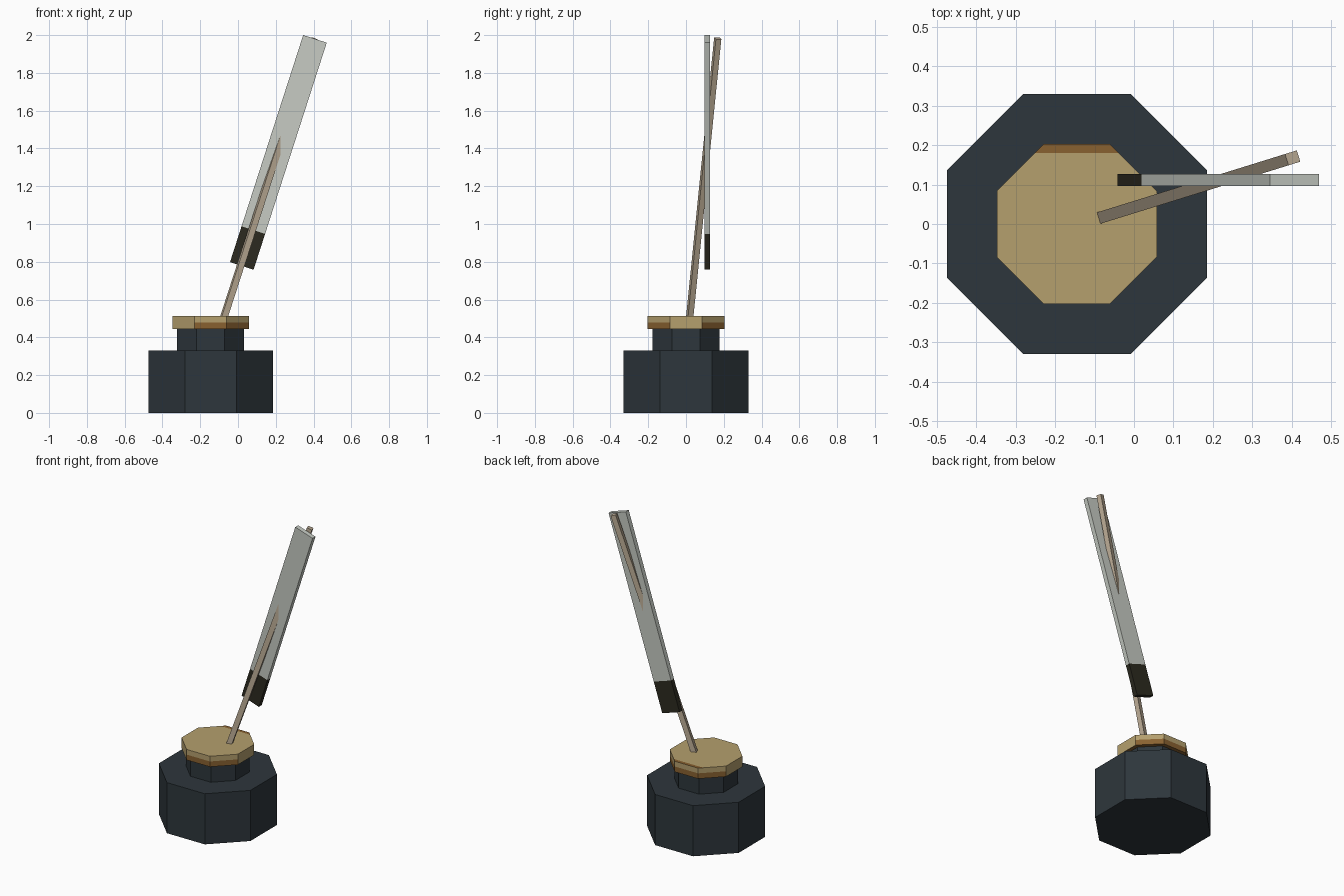
import bpy, bmesh, math
from mathutils import Vector, Matrix

old = bpy.data.objects.get("Cube")
if old:
    bpy.data.objects.remove(old, do_unlink=True)


def material(name, rgb):
    m = bpy.data.materials.new(name)
    m.use_nodes = True
    m.diffuse_color = (*rgb, 1)
    bsdf = m.node_tree.nodes["Principled BSDF"]
    bsdf.inputs["Base Color"].default_value = (*rgb, 1)
    bsdf.inputs["Roughness"].default_value = 0.8
    return m


ink = material("dark slate", (0.027, 0.037, 0.045))
cork = material("cork tan", (0.46, 0.35, 0.155))
stain = material("cork brown", (0.25, 0.12, 0.03))
feather = material("pale grey", (0.57, 0.60, 0.55))
feather_dark = material("near black olive", (0.025, 0.023, 0.014))
shaft = material("shaft beige", (0.50, 0.41, 0.30))

JAR_X = -0.145


def add_object(name, bm, *mats):
    mesh = bpy.data.meshes.new(name)
    bm.to_mesh(mesh)
    bm.free()
    for m in mats:
        mesh.materials.append(m)
    obj = bpy.data.objects.new(name, mesh)
    bpy.context.collection.objects.link(obj)
    return obj


def octagon(apothem, z0, z1):
    """Upright octagonal block with flat sides facing the axes."""
    bm = bmesh.new()
    r = apothem / math.cos(math.pi / 8)
    place = (Matrix.Translation((JAR_X, 0, (z0 + z1) / 2))
             @ Matrix.Rotation(math.pi / 8, 4, 'Z'))
    bmesh.ops.create_cone(bm, cap_ends=True, segments=8, radius1=r, radius2=r,
                          depth=z1 - z0, matrix=place)
    return bm


def cut(bm, point, normal):
    bmesh.ops.bisect_plane(bm, geom=bm.verts[:] + bm.edges[:] + bm.faces[:],
                           plane_co=point, plane_no=normal)


def beam(name, start, end, width, depth, mat):
    """Box running from start to end, its depth side kept horizontal."""
    axis = (end - start).normalized()
    flat = Vector((0, 0, 1)).cross(axis).normalized()
    side = flat.cross(axis)
    basis = Matrix((side * width, flat * depth, end - start)).transposed().to_4x4()
    bm = bmesh.new()
    bmesh.ops.create_cube(bm, size=1,
                          matrix=Matrix.Translation((start + end) / 2) @ basis)
    bmesh.ops.recalc_face_normals(bm, faces=bm.faces[:])
    return add_object(name, bm, mat)


# Jar
add_object("jar_body", octagon(0.33, 0, 0.33), ink)
add_object("jar_neck", octagon(0.178, 0.33, 0.445), ink)

# Stopper, with a stained lower band and a stained rear edge on top
bm = octagon(0.203, 0.443, 0.512)
cut(bm, (0, 0, 0.478), (0, 0, 1))
cut(bm, (0, 0.18, 0), (0, 1, 0))
bm.normal_update()
for f in bm.faces:
    c, n = f.calc_center_median(), f.normal
    low_band = c.z < 0.478 and abs(n.y) > 0.5 and not (n.x < -0.5 and n.y < 0)
    rear_top = n.z > 0.9 and c.y > 0.18
    if low_band or rear_top or n.z < -0.9:
        f.material_index = 1
add_object("stopper", bm, cork, stain)

# Feather vane with its dark lower end
low = Vector((0.02, 0.112, 0.778))
high = Vector((0.4075, 0.112, 1.98))
split = low.lerp(high, 0.158)
beam("vane_base", low, split, 0.131, 0.03, feather_dark)
beam("vane", split, high, 0.131, 0.03, feather)

# Quill shaft
beam("quill_shaft", Vector((-0.08, 0.018, 0.49)), Vector((0.403, 0.168, 1.983)),
     0.033, 0.03, shaft)
